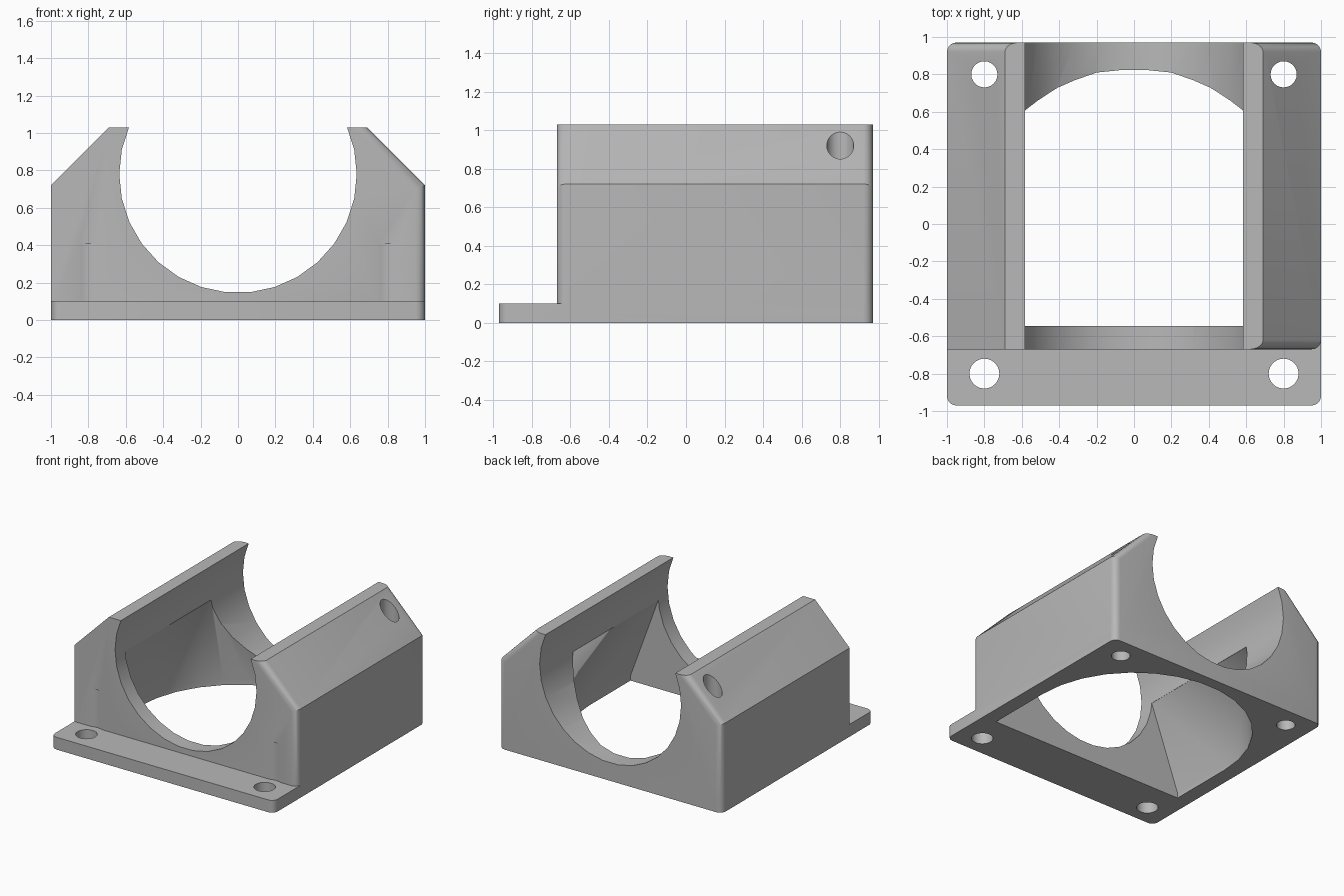
import bpy, bmesh, math
from mathutils import Vector

cube = bpy.data.objects.get("Cube")
if cube:
    bpy.data.objects.remove(cube, do_unlink=True)

grey = bpy.data.materials.new("mid grey")
grey.use_nodes = True
GREY = (0.48, 0.48, 0.48, 1)
grey.diffuse_color = GREY
grey.node_tree.nodes["Principled BSDF"].inputs["Base Color"].default_value = GREY


def finish(name, bm):
    bmesh.ops.recalc_face_normals(bm, faces=bm.faces[:])
    mesh = bpy.data.meshes.new(name)
    bm.to_mesh(mesh)
    bm.free()
    ob = bpy.data.objects.new(name, mesh)
    bpy.context.scene.collection.objects.link(ob)
    mesh.materials.append(grey)
    return ob


def prism(points, offset, rounded=None):
    """Extrude a closed outline; optionally round the edges picked by a rule."""
    bm = bmesh.new()
    face = bm.faces.new([bm.verts.new(p) for p in points])
    ext = bmesh.ops.extrude_face_region(bm, geom=[face], use_keep_orig=True)
    moved = [v for v in ext["geom"] if isinstance(v, bmesh.types.BMVert)]
    bmesh.ops.translate(bm, verts=moved, vec=Vector(offset))
    bmesh.ops.recalc_face_normals(bm, faces=bm.faces[:])
    if rounded:
        edges = [e for e in bm.edges if rounded(e.verts[0].co, e.verts[1].co)]
        bmesh.ops.bevel(bm, geom=edges, offset=0.05, segments=5, profile=0.5,
                        affect='EDGES', clamp_overlap=True)
    return bm


def circle(r, n):
    return [(r * math.cos(2 * math.pi * i / n), r * math.sin(2 * math.pi * i / n))
            for i in range(n)]


def combine(target, tool, operation):
    mod = target.modifiers.new(operation, 'BOOLEAN')
    mod.operation = operation
    mod.solver = 'EXACT'
    mod.object = tool
    bpy.context.view_layer.objects.active = target
    bpy.ops.object.modifier_apply(modifier=mod.name)
    bpy.data.objects.remove(tool, do_unlink=True)


def post(x, y, r, z0, z1):
    pts = [(x + a, y + b, z0) for a, b in circle(r, 24)]
    return finish("hole_cutter", prism(pts, (0, 0, z1 - z0)))


FRONT, BACK, TOP = -0.67, 0.97, 1.03

# Flange plate with rounded corners
plate = [(-1, -BACK, 0), (1, -BACK, 0), (1, BACK, 0), (-1, BACK, 0)]
housing = finish("duct_housing", prism(
    plate, (0, 0, 0.1), lambda a, b: abs(a.z - b.z) > 0.05))

# Chamfered block, rounded on the back and on the left front
half = [(1, 0.05), (1, 0.72), (0.69, TOP)]
outline = half + [(-x, z) for x, z in reversed(half)]


def block_edge(a, b):
    along_end = abs(a.y - b.y) < 0.01 and abs(a.z - b.z) > 0.05
    return along_end and (a.y > 0 or a.x > 0)


block = finish("block", prism([(x, FRONT, z) for x, z in outline],
                              (0, BACK - FRONT, 0), block_edge))
combine(housing, block, 'UNION')

# Inner chamber: round-backed floor opening tapering to a rectangle
R, INNER = 0.88, -0.545
floor = [(x, y) for x, y in circle(R, 30) if y > -0.01] + [(-R, INNER), (R, INNER)]
bm = bmesh.new()
for z in (-0.05, 0.04):
    for x, y in floor:
        bm.verts.new((x, y, z))
for x in (-0.63, 0.63):
    for y in (INNER, 0.55):
        bm.verts.new((x, y, 0.72))
bmesh.ops.convex_hull(bm, input=bm.verts[:])
combine(housing, finish("chamber_cutter", bm), 'DIFFERENCE')

# Main bore running front to back, open at the top
bore = prism([(x, -1.2, 0.78 + z) for x, z in circle(0.635, 30)], (0, 2.4, 0))
combine(housing, finish("bore_cutter", bore), 'DIFFERENCE')

# Screw holes, and the screw head clearance in the front wall
for side in (-0.8, 0.8):
    combine(housing, post(side, 0.8, 0.07, -0.1, 1.2), 'DIFFERENCE')
    combine(housing, post(side, -0.8, 0.08, -0.1, 0.3), 'DIFFERENCE')
    combine(housing, post(side, -0.8, 0.14, 0.1, 0.41), 'DIFFERENCE')

bpy.ops.object.select_all(action='DESELECT')
housing.select_set(True)
bpy.context.view_layer.objects.active = housing
bpy.ops.object.shade_smooth_by_angle(angle=math.radians(30))
